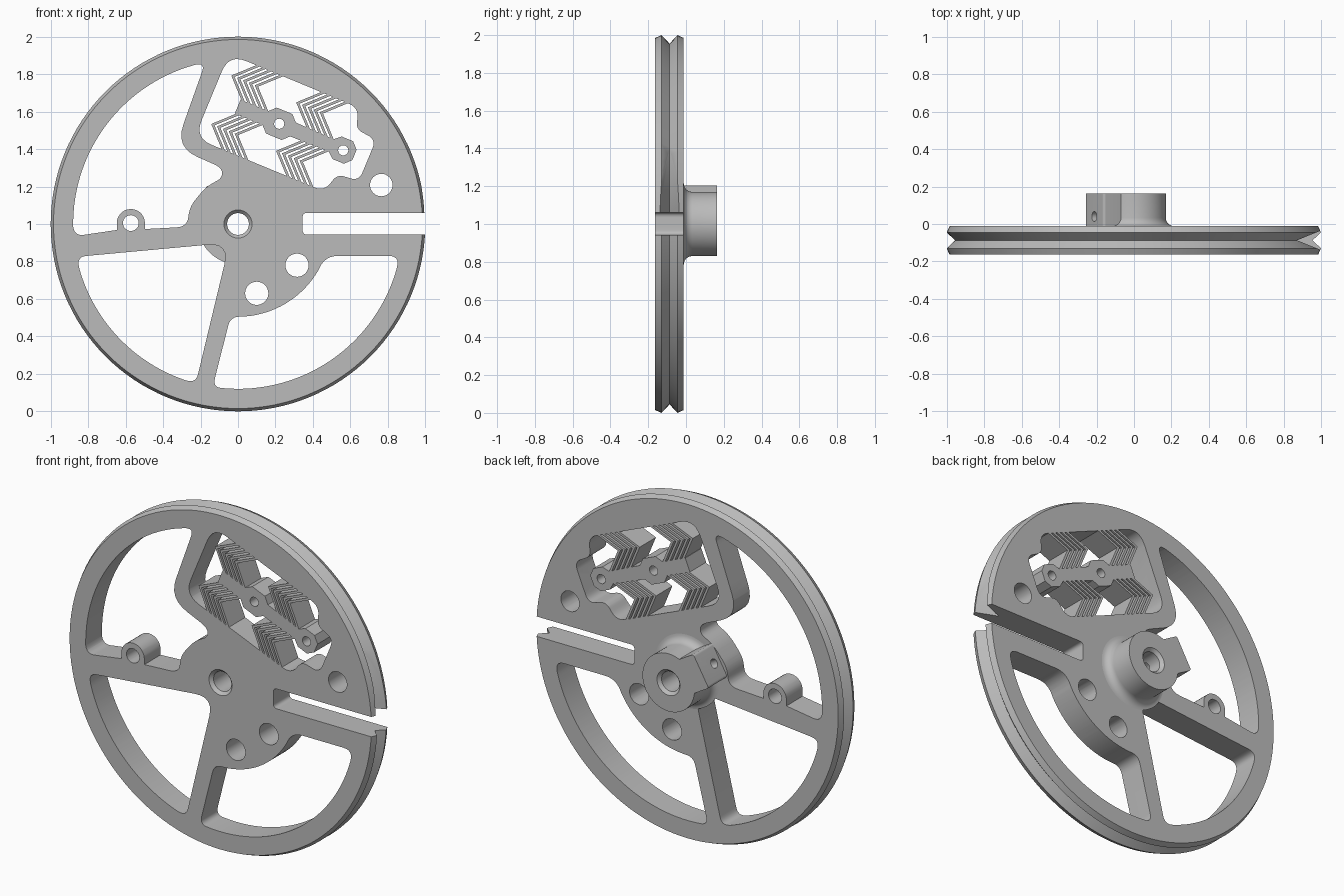
import bpy, bmesh
from math import sin, cos, pi, radians
from mathutils import Vector

if "Cube" in bpy.data.objects:
    bpy.data.objects.remove(bpy.data.objects["Cube"], do_unlink=True)

FRONT, BACK, HUB_BACK = -0.163, -0.012, 0.163
CENTRE = Vector((0, 0, 1))
parts = []

grey = bpy.data.materials.new("grey")
grey.use_nodes = True
grey.diffuse_color = (0.5, 0.5, 0.5, 1)
grey.node_tree.nodes["Principled BSDF"].inputs["Base Color"].default_value = grey.diffuse_color


def finish(name, bm):
    bmesh.ops.recalc_face_normals(bm, faces=bm.faces)
    mesh = bpy.data.meshes.new(name)
    bm.to_mesh(mesh)
    bm.free()
    mesh.materials.append(grey)
    ob = bpy.data.objects.new(name, mesh)
    bpy.context.collection.objects.link(ob)
    return ob


def extrude(name, points, vector):
    bm = bmesh.new()
    face = bm.faces.new([bm.verts.new(p) for p in points])
    new = bmesh.ops.extrude_face_region(bm, geom=[face])["geom"]
    bmesh.ops.translate(bm, vec=vector, verts=[v for v in new if isinstance(v, bmesh.types.BMVert)])
    return finish(name, bm)


def plate(name, outline, y0=FRONT, y1=BACK):
    return extrude(name, [(x, y0, z) for x, z in outline], (0, y1 - y0, 0))


def lathe(name, profile, steps):
    """Closed (radius, y) profile turned about the wheel axle."""
    bm = bmesh.new()
    verts = [bm.verts.new((r, y, 1)) for r, y in profile]
    edges = [bm.edges.new((a, b)) for a, b in zip(verts, verts[1:] + verts[:1])]
    bmesh.ops.spin(bm, geom=verts + edges, cent=CENTRE, axis=(0, 1, 0), angle=2 * pi, steps=steps)
    bmesh.ops.remove_doubles(bm, verts=bm.verts, dist=0.0001)
    return finish(name, bm)


def arc(r, start, end, n, x=0, z=1):
    angles = [radians(start + (end - start) * i / n) for i in range(n + 1)]
    return [(x + r * cos(a), z + r * sin(a)) for a in angles]


def circle(x, z, r):
    return arc(r, 0, 360, 32, x, z)[:-1]


def rounded(points, n=6):
    """Outline whose points (x, z, d) are corners rounded over the distance d."""
    out = []
    for i, p in enumerate(points):
        corner = Vector(p[:2])
        if len(p) < 3:
            out.append(corner)
            continue
        ends = []
        for q in (points[i - 1], points[(i + 1) % len(points)]):
            span = Vector(q[:2]) - corner
            limit = span.length * (0.49 if len(q) > 2 else 0.98)
            ends.append(corner + span.normalized() * min(p[2], limit))
        for k in range(n + 1):
            t = k / n
            out.append(ends[0] * (1 - t) ** 2 + corner * 2 * t * (1 - t) + ends[1] * t * t)
    return out


def cut(ob, cutter):
    cutter.hide_render = True
    mod = ob.modifiers.new("cut", "BOOLEAN")
    mod.operation, mod.solver, mod.object = "DIFFERENCE", "EXACT", cutter
    bpy.context.view_layer.objects.active = ob
    bpy.ops.object.modifier_apply(modifier=mod.name)
    bpy.data.objects.remove(cutter, do_unlink=True)


def cut_through(ob, outline):
    cut(ob, plate("cutter", outline, FRONT - 0.1, BACK + 0.1))


# Tilted frame of the spring window
TILT = radians(22.5)


def tilted(points):
    return [(0.22 + p[0] * cos(TILT) + p[1] * sin(TILT),
             1.535 - p[0] * sin(TILT) + p[1] * cos(TILT), *p[2:]) for p in points]


def mirrored(points):
    return points + [(p[0], -p[1], *p[2:]) for p in reversed(points)]


# Grooved wheel disc with a chamfered bore
wheel = lathe("wheel", [(0.075, FRONT), (0.985, FRONT), (1, -0.13), (0.955, -0.087), (1, -0.045),
                        (0.985, BACK), (0.058, BACK), (0.058, -0.145)], 128)
parts.append(wheel)

# Windows between the spokes
upper_window = (arc(0.88, 105, 181, 30) + [(-0.872, 0.935, 0.05), (-0.647, 0.968)]
                + arc(0.075, 180, 0, 14, -0.572, 1.005)
                + [(-0.497, 0.973), (-0.27, 0.985, 0.06), (-0.26, 1.09, 0.05), (-0.17, 1.2, 0.05),
                   (-0.085, 1.245, 0.03), (-0.085, 1.3, 0.05), (-0.335, 1.41, 0.13),
                   (-0.175, 1.86, 0.05)])
lower_left_window = arc(0.88, 196, 251, 24) + [(-0.225, 0.15, 0.05), (-0.045, 0.9, 0.12),
                                               (-0.86, 0.825, 0.05)]
lower_right_window = (arc(0.88, 264, 344, 30) + [(0.863, 0.83, 0.06), (0.465, 0.83, 0.07)]
                      + arc(0.495, -30, -88, 18) + [(-0.04, 0.506, 0.05), (-0.135, 0.13, 0.05)])
spring_window = tilted(mirrored([(-0.39, 0.242, 0.1), (0.36, 0.242, 0.06),
                                 (0.39, 0.13, 0.04), (0.51, 0.12, 0.05)]))
slot = [(1.1, 1.06), (0.345, 1.06, 0.025), (0.345, 0.943, 0.025), (1.1, 0.943)]
for outline in (upper_window, lower_left_window, lower_right_window, spring_window, slot):
    cut_through(wheel, rounded(outline))

# Round holes in the web and the spoke boss
for x, z, r in ((0.765, 1.208, 0.06), (0.315, 0.78, 0.062), (0.1, 0.63, 0.062), (-0.572, 1.005, 0.042)):
    cut_through(wheel, circle(x, z, r))

# Straight lead-in groove above the slot
cut(wheel, extrude("cutter", [(0.87, -0.087, 1), (1.1, -0.18, 1), (1.1, 0.006, 1)], (0, 0, 0.5)))

# Spring spine with two eyelets
spine = plate("spring_spine", tilted(mirrored(
    [(-0.24, 0.04), (-0.08, 0.04), (-0.045, 0.075), (0.045, 0.075), (0.08, 0.04),
     (0.3, 0.035), (0.335, 0.065), (0.4, 0.065), (0.435, 0.03)])))
for u in (0, 0.37):
    (x, z), = tilted([(u, 0)])
    cut_through(spine, circle(x, z, 0.027))
parts.append(spine)

# Chevron spring leaves, four groups of five
for start in (-0.335, 0.04):
    for side in (1, -1):
        for i in range(5):
            u, w = start + i * 0.034, 0.019
            leaf = [(u, 0.14), (u + 0.11, 0.25), (u + 0.11 + w, 0.25), (u + w, 0.14),
                    (u + 0.11 + w, 0.03), (u + 0.11, 0.03)]
            parts.append(plate("spring_leaf", tilted([(a, b * side) for a, b in leaf])))

# Hub with a filleted foot
fillet = [(0.215 - 0.045 * sin(a), BACK + 0.045 * (1 - cos(a))) for a in (i * pi / 12 for i in range(7))]
hub = lathe("hub", [(0.058, BACK)] + fillet + [(0.17, HUB_BACK), (0.075, HUB_BACK), (0.058, 0.145)], 64)

# Clamp block on the hub, with a set-screw hole
out = Vector((cos(radians(150)), 0, sin(radians(150))))
across = Vector((out.z, 0, -out.x))
corners = [CENTRE + out * a + across * b for a, b in ((0.08, 0.1), (0.245, 0.1), (0.245, -0.1), (0.08, -0.1))]
block = plate("clamp_block", rounded([(c.x, c.z, 0.015) for c in corners]), BACK, HUB_BACK)
ring = [CENTRE + out * 0.03 + across * a + Vector((0, b + 0.04, 0)) for a, b in circle(0, 0, 0.026)]
for ob in (hub, block):
    cut(ob, extrude("cutter", ring, out * 0.3))
    parts.append(ob)

# Smooth curved faces, keep edges sharp
bpy.ops.object.select_all(action="DESELECT")
for ob in parts:
    ob.select_set(True)
bpy.context.view_layer.objects.active = wheel
bpy.ops.object.shade_smooth_by_angle(angle=radians(25))
